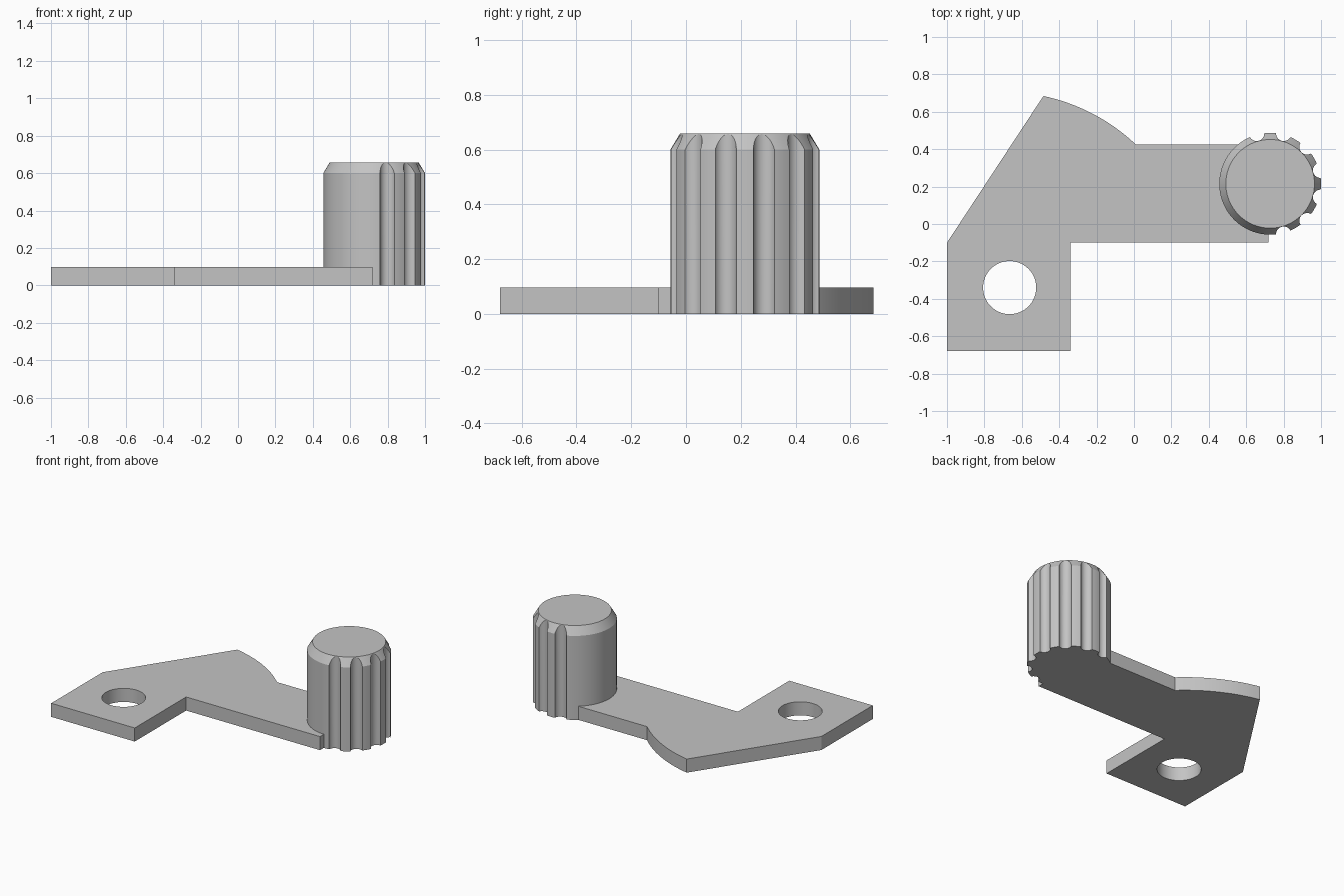
import bpy, bmesh
from math import cos, sin, radians
from mathutils import Matrix

if "Cube" in bpy.data.objects:
    bpy.data.objects.remove(bpy.data.objects["Cube"])

grey = bpy.data.materials.new("plain grey")
grey.use_nodes = True
grey.diffuse_color = (0.55, 0.55, 0.55, 1)
grey.node_tree.nodes["Principled BSDF"].inputs["Base Color"].default_value = grey.diffuse_color

PIVOT = (-0.665, -0.34)
KNOB = (0.728, 0.215)
KNOB_R, TOP_R = 0.272, 0.237
PLATE_H, SHOULDER_H, KNOB_H = 0.097, 0.6, 0.658


def polar(centre, radius, degrees):
    a = radians(degrees)
    return centre[0] + radius * cos(a), centre[1] + radius * sin(a)


def make_object(name, bm):
    bmesh.ops.recalc_face_normals(bm, faces=bm.faces)
    mesh = bpy.data.meshes.new(name)
    bm.to_mesh(mesh)
    bm.free()
    mesh.materials.append(grey)
    obj = bpy.data.objects.new(name, mesh)
    bpy.context.collection.objects.link(obj)
    return obj


def add_cylinder(bm, centre, r1, r2, z0, z1, sides):
    bmesh.ops.create_cone(bm, cap_ends=True, segments=sides, radius1=r1, radius2=r2, depth=z1 - z0,
                          matrix=Matrix.Translation((*centre, (z0 + z1) / 2)))


def cut(obj, cutter):
    mod = obj.modifiers.new("cut", 'BOOLEAN')
    mod.operation = 'DIFFERENCE'
    mod.solver = 'EXACT'
    mod.object = cutter
    bpy.ops.object.select_all(action='DESELECT')
    obj.select_set(True)
    bpy.context.view_layer.objects.active = obj
    bpy.ops.object.modifier_apply(modifier=mod.name)
    bpy.data.objects.remove(cutter)
    bpy.ops.object.shade_smooth_by_angle(angle=radians(22))


# Flat lever plate with an arc centred on the pivot hole
outline = [(-1, -0.68), (-0.34, -0.68), (-0.34, -0.1), (0.718, -0.1), (0.718, 0.424)]
steps = 20
for i in range(steps + 1):
    t = i / steps
    outline.append(polar(PIVOT, 1.02 + 0.02 * t, 48.5 + 31.5 * t))
outline.append((-1, -0.1))
bm = bmesh.new()
base = bm.faces.new([bm.verts.new((x, y, 0)) for x, y in outline])
top = bmesh.ops.extrude_face_region(bm, geom=[base])["geom"]
bmesh.ops.translate(bm, vec=(0, 0, PLATE_H), verts=[v for v in top if isinstance(v, bmesh.types.BMVert)])
plate = make_object("lever_plate", bm)

# Pivot hole
bm = bmesh.new()
add_cylinder(bm, PIVOT, 0.142, 0.142, -0.1, 0.2, 64)
cut(plate, make_object("hole_cutter", bm))

# Knob with a bevelled top: extrude a disc up, then taper it
bm = bmesh.new()
add_cylinder(bm, KNOB, KNOB_R, KNOB_R, 0, SHOULDER_H, 96)
cap = max(bm.faces, key=lambda f: f.calc_center_median().z)
rim = bmesh.ops.extrude_face_region(bm, geom=[cap])["geom"]
bmesh.ops.delete(bm, geom=[cap], context='FACES_ONLY')
taper = TOP_R / KNOB_R
for v in rim:
    if isinstance(v, bmesh.types.BMVert):
        v.co.x = KNOB[0] + (v.co.x - KNOB[0]) * taper
        v.co.y = KNOB[1] + (v.co.y - KNOB[1]) * taper
        v.co.z = KNOB_H
knob = make_object("grip_knob", bm)

# Finger grooves around the outer side of the knob
bm = bmesh.new()
for angle in range(-75, 106, 30):
    add_cylinder(bm, polar(KNOB, 0.279, angle), 0.041, 0.041, -0.1, 0.8, 32)
cut(knob, make_object("groove_cutter", bm))
